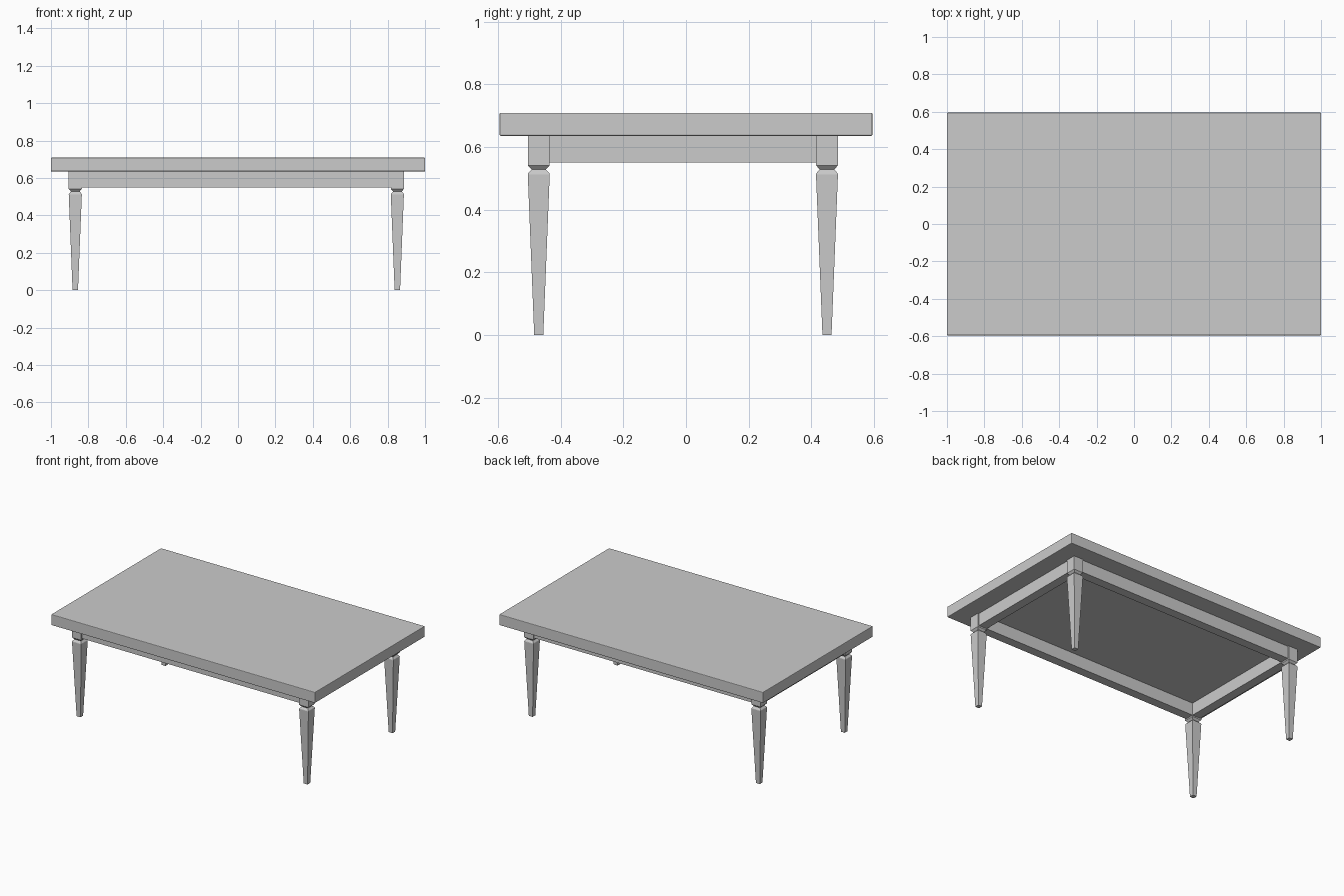
import bpy, bmesh

if "Cube" in bpy.data.objects:
    bpy.data.objects.remove(bpy.data.objects["Cube"])

CX, CY = -0.009, -0.01      # centre of the leg frame
LX, LY = 0.861, 0.46        # leg spacing from that centre
HALF = 0.035                # half width of the leg block
TOP_Z0, TOP_Z1 = 0.635, 0.709


def finish(bm, name):
    bmesh.ops.recalc_face_normals(bm, faces=bm.faces)
    mesh = bpy.data.meshes.new(name)
    bm.to_mesh(mesh)
    bm.free()
    obj = bpy.data.objects.new(name, mesh)
    bpy.context.collection.objects.link(obj)
    return obj


def box(name, x0, x1, y0, y1, z0, z1, bevel=0):
    bm = bmesh.new()
    bmesh.ops.create_cube(bm, size=1)
    for v in bm.verts:
        v.co.x = (x0 + x1) / 2 + v.co.x * (x1 - x0)
        v.co.y = (y0 + y1) / 2 + v.co.y * (y1 - y0)
        v.co.z = (z0 + z1) / 2 + v.co.z * (z1 - z0)
    if bevel:
        bmesh.ops.bevel(bm, geom=bm.edges[:], offset=bevel, segments=2,
                        profile=0.5, affect='EDGES')
    return finish(bm, name)


def square_leg(name, cx, cy, profile):
    # Stack of square rings, each given as (half width, height)
    bm = bmesh.new()
    rings = [[bm.verts.new((cx + sx * h, cy + sy * h, z))
              for sx, sy in ((-1, -1), (1, -1), (1, 1), (-1, 1))]
             for h, z in profile]
    for a, b in zip(rings, rings[1:]):
        for i in range(4):
            j = (i + 1) % 4
            bm.faces.new((a[i], a[j], b[j], b[i]))
    bm.faces.new(rings[0])
    bm.faces.new(rings[-1])
    return finish(bm, name)


# Tabletop with softened edges
box("tabletop", -1, 1, -0.595, 0.595, TOP_Z0, TOP_Z1, 0.004)

# Tapered legs with a notched neck under the block
leg_profile = [(0.0145, 0), (HALF, 0.512), (0.034, 0.516), (0.023, 0.528),
               (HALF, 0.541), (HALF, TOP_Z0)]
for sx, side in ((-1, "left"), (1, "right")):
    for sy, end in ((-1, "front"), (1, "back")):
        square_leg(f"{end}_{side}_leg", CX + sx * LX, CY + sy * LY, leg_profile)

# Apron rails between the legs, flush with the inner leg faces
IN, OUT = -HALF, HALF - 0.008
for s, name in ((-1, "front_apron"), (1, "back_apron")):
    y = sorted((CY + s * (LY + IN), CY + s * (LY + OUT)))
    box(name, CX - LX + HALF, CX + LX - HALF, *y, 0.55, TOP_Z0)
for s, name in ((-1, "left_apron"), (1, "right_apron")):
    x = sorted((CX + s * (LX + IN), CX + s * (LX + OUT)))
    box(name, *x, CY - LY + HALF, CY + LY - HALF, 0.55, TOP_Z0)
